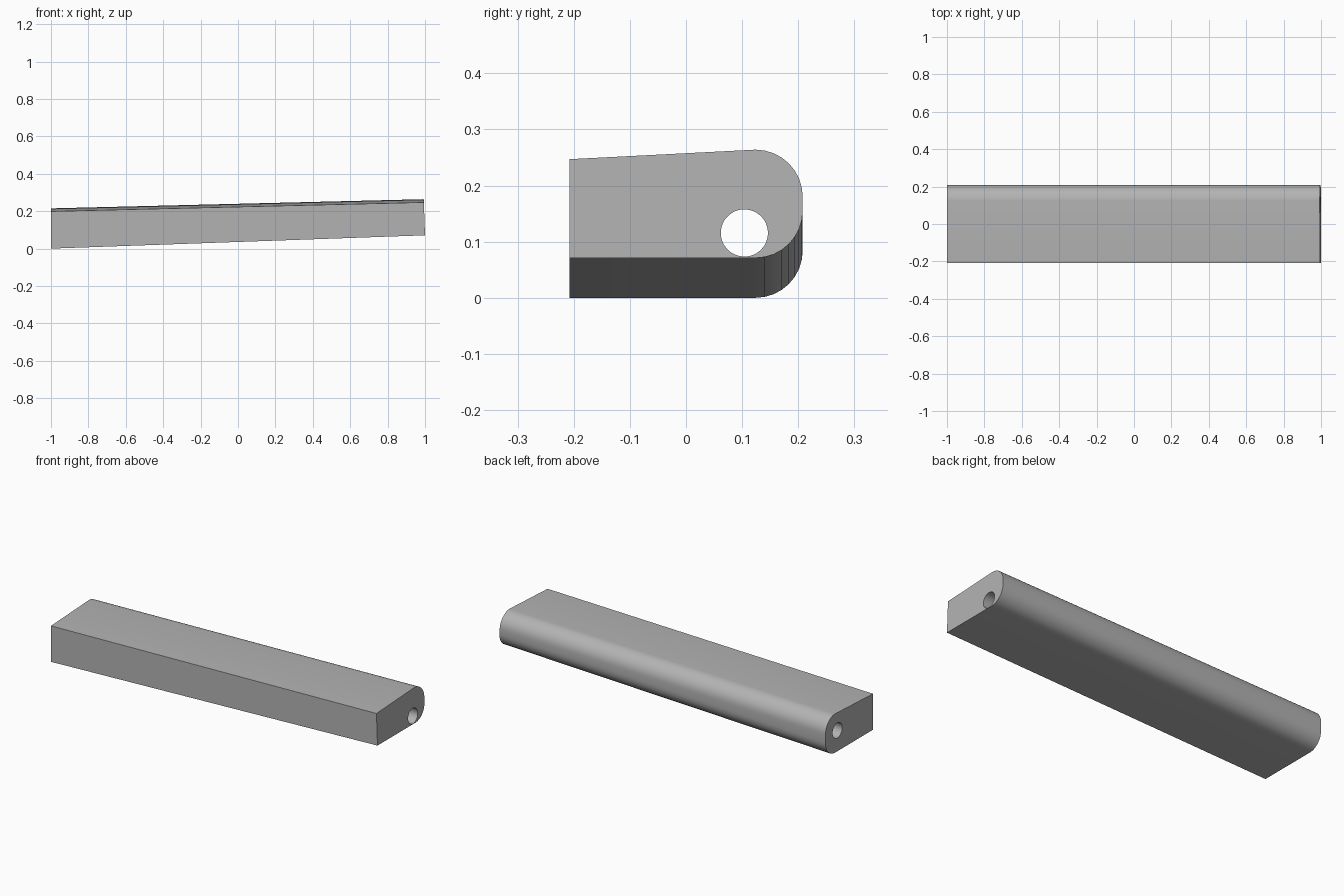
import bpy, bmesh, math

cube = bpy.data.objects.get("Cube")
if cube:
    bpy.data.objects.remove(cube, do_unlink=True)

grey = bpy.data.materials.new("plain_grey")
grey.use_nodes = True
colour = (0.45, 0.45, 0.45, 1)
grey.diffuse_color = colour
grey.node_tree.nodes["Principled BSDF"].inputs["Base Color"].default_value = colour

HALF_WIDTH, RADIUS, STEPS = 0.208, 0.084, 8


def section(x_low, x_high, bottom, front_top, back_top):
    """Outline of one end: square front, rounded back."""
    yc = HALF_WIDTH - RADIUS
    points = [(-HALF_WIDTH, bottom)]
    for centre, start in ((bottom + RADIUS, -90), (back_top - RADIUS, 0)):
        for i in range(STEPS + 1):
            a = math.radians(start + 90 * i / STEPS)
            points.append((yc + RADIUS * math.cos(a), centre + RADIUS * math.sin(a)))
    points.append((-HALF_WIDTH, front_top))
    lean = (x_high - x_low) / (back_top - bottom)
    return [(x_low + lean * (z - bottom), y, z) for y, z in points]


# Tapered bar, lofted between its two ends
bm = bmesh.new()
left = [bm.verts.new(p) for p in section(-1, -1, 0, 0.199, 0.215)]
right = [bm.verts.new(p) for p in section(1, 0.993, 0.071, 0.247, 0.264)]
bm.faces.new(left)
bm.faces.new(right)
for i in range(len(left)):
    j = (i + 1) % len(left)
    bm.faces.new((left[i], left[j], right[j], right[i]))
bmesh.ops.recalc_face_normals(bm, faces=bm.faces)
mesh = bpy.data.meshes.new("tapered_bar")
bm.to_mesh(mesh)
bm.free()
bar = bpy.data.objects.new("tapered_bar", mesh)
bpy.context.collection.objects.link(bar)
mesh.materials.append(grey)

# Round hole through the whole length
bpy.ops.mesh.primitive_cylinder_add(vertices=48, radius=0.042, depth=2.4,
                                    location=(0, 0.104, 0.1155),
                                    rotation=(0, math.pi / 2, 0))
cutter = bpy.context.object
cutter.name = "hole_cutter"
cutter.data.materials.append(grey)
cutter.hide_render = True
cut = bar.modifiers.new("hole", "BOOLEAN")
cut.operation, cut.solver, cut.object = "DIFFERENCE", "EXACT", cutter

# Apply the cut, drop the helper, smooth the curved sides
bpy.ops.object.select_all(action="DESELECT")
bar.select_set(True)
bpy.context.view_layer.objects.active = bar
bpy.ops.object.modifier_apply(modifier="hole")
bpy.data.objects.remove(cutter, do_unlink=True)
bpy.ops.object.shade_smooth_by_angle(angle=math.radians(30))
